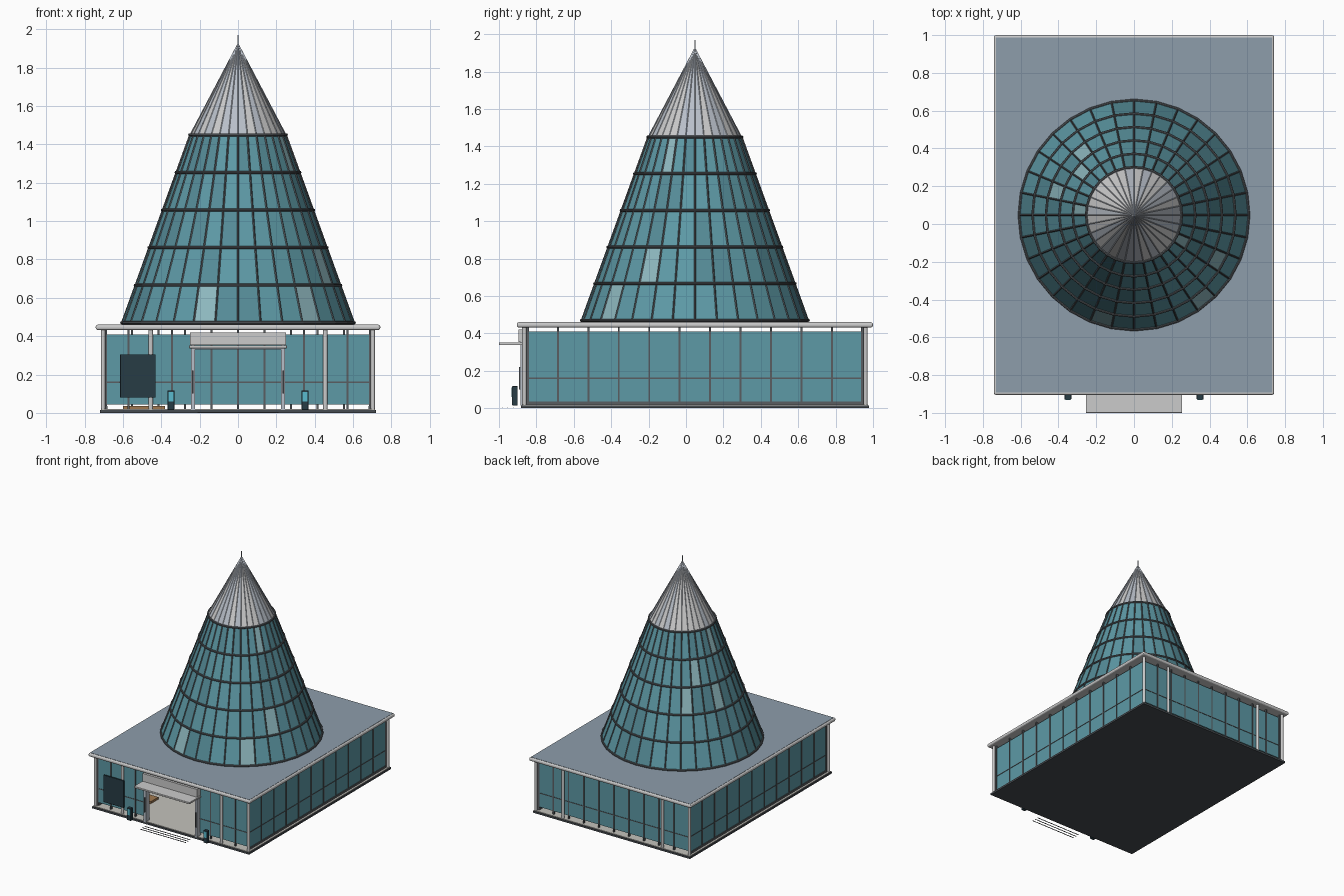
import bpy, bmesh, math, random
from mathutils import Vector, Matrix

if "Cube" in bpy.data.objects:
    bpy.data.objects.remove(bpy.data.objects["Cube"])

random.seed(4)
CY = 0.0475          # centre of the building in y
N = 32               # facets of the tower


def mat(name, r, g, b):
    m = bpy.data.materials.new(name)
    m.diffuse_color = (r, g, b, 1)
    m.use_nodes = True
    m.node_tree.nodes["Principled BSDF"].inputs["Base Color"].default_value = m.diffuse_color
    return m


GLASS = mat("glass", 0.11, 0.32, 0.38)
PALE = mat("pale_glass", 0.27, 0.48, 0.52)
DEEP = mat("deep_glass", 0.09, 0.26, 0.31)
FRAME = mat("frame_metal", 0.10, 0.11, 0.12)
SILVER = mat("silver", 0.60, 0.61, 0.63)
STEEL = mat("steel", 0.48, 0.52, 0.58)
ROOF = mat("roof_grey", 0.27, 0.34, 0.41)
DARK = mat("dark_panel", 0.02, 0.045, 0.06)
BASE = mat("base_grey", 0.06, 0.07, 0.08)
FLOOR = mat("floor_stone", 0.55, 0.54, 0.50)
WOOD = mat("wood", 0.35, 0.19, 0.08)
SCREEN = mat("screen", 0.10, 0.50, 0.62)


def finish(name, bm, *mats):
    me = bpy.data.meshes.new(name)
    bm.to_mesh(me)
    bm.free()
    ob = bpy.data.objects.new(name, me)
    for m in mats:
        me.materials.append(m)
    bpy.context.collection.objects.link(ob)
    return ob


def boxes(name, m, items, bevel=0):
    """Boxes given as (x0, x1, y0, y1, z0, z1), joined in one object."""
    bm = bmesh.new()
    for x0, x1, y0, y1, z0, z1 in items:
        M = Matrix.Translation(((x0 + x1) / 2, (y0 + y1) / 2, (z0 + z1) / 2))
        bmesh.ops.create_cube(bm, size=1, matrix=M @ Matrix.Diagonal((x1 - x0, y1 - y0, z1 - z0, 1)))
    ob = finish(name, bm, m)
    if bevel:
        b = ob.modifiers.new("bevel", "BEVEL")
        b.width, b.segments = bevel, 3
    return ob


def bars(name, m, pairs, r, sides=4):
    """Round or square bars between pairs of points."""
    bm = bmesh.new()
    for a, b in pairs:
        a, b = Vector(a), Vector(b)
        d = b - a
        M = Matrix.Translation((a + b) / 2) @ d.to_track_quat("Z", "Y").to_matrix().to_4x4()
        bmesh.ops.create_cone(bm, cap_ends=True, segments=sides, radius1=r, radius2=r,
                              depth=d.length, matrix=M)
    return finish(name, bm, m)


def pt(r, z, i):
    a = 2 * math.pi * i / N
    return (r * math.cos(a), CY + r * math.sin(a), z)


def facets(name, levels, mats, weights):
    """Faceted round shell with randomly tinted panes."""
    bm = bmesh.new()
    rings = [[bm.verts.new(pt(r, z, i)) for i in range(N)] for r, z in levels]
    for lo, hi in zip(rings, rings[1:]):
        for i in range(N):
            j = (i + 1) % N
            f = bm.faces.new((lo[i], lo[j], hi[j], hi[i]))
            f.material_index = random.choices(range(len(mats)), weights)[0]
    bmesh.ops.remove_doubles(bm, verts=bm.verts, dist=1e-5)
    return finish(name, bm, *mats)


# base slab and floor
boxes("base_slab", BASE, [(-0.72, 0.72, CY - 0.93, CY + 0.93, 0, 0.015)])
boxes("floor", FLOOR, [(-0.715, 0.715, CY - 0.925, CY + 0.925, 0.015, 0.02)])

# roof with rounded silver edge
boxes("roof_edge", SILVER, [(-0.742, 0.742, CY - 0.952, CY + 0.952, 0.432, 0.46)], 0.011)
boxes("roof_deck", ROOF, [(-0.73, 0.73, CY - 0.94, CY + 0.94, 0.45, 0.462)])

# glass walls, front left open at the entrance
X, YF, YB = 0.69, CY - 0.895, CY + 0.895
sides = [(s * X - 0.003, s * X + 0.003, YF, YB, 0.03, 0.41) for s in (-1, 1)]
boxes("side_glass", GLASS, sides)
boxes("back_glass", GLASS, [(-X, X, YB - 0.003, YB + 0.003, 0.045, 0.41)])
boxes("front_glass", GLASS, [(-X, -0.24, YF - 0.003, YF + 0.003, 0.045, 0.41),
                             (0.24, X, YF - 0.003, YF + 0.003, 0.045, 0.41)])

# mullions and rails
mull, rails = [], []
h = 0.005
for s in (-1, 1):
    x = s * X
    for i in range(12):
        y = YF + (YB - YF) * i / 11
        mull.append((x - 0.008, x + 0.008, y - h, y + h, 0.02, 0.435))
    rails += [(x - 0.006, x + 0.006, YF, YB, 0.157, 0.163),
              (x - 0.009, x + 0.009, YF, YB, 0.02, 0.036)]
for i in range(11):
    x = -X + 2 * X * i / 10
    mull.append((x - h, x + h, YB - 0.008, YB + 0.008, 0.02, 0.435))
for s in (-1, 1):
    for x in (0.345, 0.57, X):
        mull.append((s * x - h, s * x + h, YF - 0.008, YF + 0.008, 0.02, 0.435))
    a, b = sorted((s * 0.24, s * X))
    rails.append((a, b, YF - 0.006, YF + 0.006, 0.157, 0.163))
rails.append((-X, X, YB - 0.006, YB + 0.006, 0.157, 0.163))
boxes("wall_mullions", FRAME, mull)
boxes("wall_rails", FRAME, rails)

# round columns at the corners and on the end walls
cols = [((x, CY + s * 0.912, 0.015), (x, CY + s * 0.912, 0.436))
        for s in (-1, 1) for x in (-0.703, -0.455, 0.455, 0.703)]
bars("columns", SILVER, cols, 0.011, 12)

# entrance portal, fascia and canopy
boxes("entrance_frame", STEEL, [(-0.245, -0.225, -0.885, -0.835, 0.015, 0.41),
                                (0.225, 0.245, -0.885, -0.835, 0.015, 0.41),
                                (-0.245, 0.245, -0.885, -0.835, 0.33, 0.345)])
boxes("fascia_board", SILVER, [(-0.25, 0.25, -0.895, -0.85, 0.355, 0.42)])
boxes("canopy", SILVER, [(-0.255, 0.255, -1.0, -0.85, 0.337, 0.352)], 0.003)
boxes("door_handles", FRAME, [(s * 0.235 - 0.004, s * 0.235 + 0.004, -0.893, -0.885, 0.1, 0.22)
                              for s in (-1, 1)])
boxes("entrance_ground_strips", FRAME, [(-0.21, 0.21, y, y + 0.004, 0, 0.004)
                                        for y in (-0.985, -0.955, -0.925)])

# notice board and kiosks in front
boxes("notice_board", DARK, [(-0.615, -0.43, -0.884, -0.872, 0.08, 0.305)], 0.003)
boxes("kiosks", DARK, [(s * 0.35 - 0.018, s * 0.35 + 0.018, -0.93, -0.9, 0.015, 0.118)
                       for s in (-1, 1)], 0.004)
boxes("kiosk_screens", SCREEN, [(s * 0.35 - 0.013, s * 0.35 + 0.013, -0.932, -0.929, 0.06, 0.11)
                                for s in (-1, 1)])

# low furniture inside
boxes("benches", WOOD, [(-0.6, -0.38, -0.6, -0.5, 0.02, 0.037),
                        (-0.6, -0.38, -0.2, -0.1, 0.02, 0.037)])

# glass tower in five bands
levels = [(0.605 - 0.355 * k / 5, 0.47 + 0.98 * k / 5) for k in range(6)]
facets("tower_glass", levels, (GLASS, PALE, DEEP), (8, 1, 3))
bars("tower_ribs", FRAME, [(pt(*levels[0], i), pt(*levels[-1], i)) for i in range(N)], 0.005)
for k, (r, z) in enumerate(levels):
    bpy.ops.mesh.primitive_torus_add(major_segments=N, minor_segments=8, major_radius=r + 0.002,
                                     minor_radius=0.008, location=(0, CY, z))
    ring = bpy.context.object
    ring.name = f"tower_ring_{k + 1}"
    ring.data.materials.append(FRAME)

# curb under the tower
bpy.ops.mesh.primitive_cylinder_add(vertices=N, radius=0.6, depth=0.02, location=(0, CY, 0.466))
bpy.context.object.name = "tower_curb"
bpy.context.object.data.materials.append(FRAME)

# metal cap, seams and needle
facets("cap_panels", [(0.25, 1.45), (0.003, 1.92)], (SILVER, STEEL), (3, 1))
bars("cap_seams", STEEL, [(pt(0.25, 1.45, i), pt(0.003, 1.92, i)) for i in range(N)], 0.0025)
bars("needle", STEEL, [((0, CY, 1.91), (0, CY, 1.97))], 0.003, 8)
